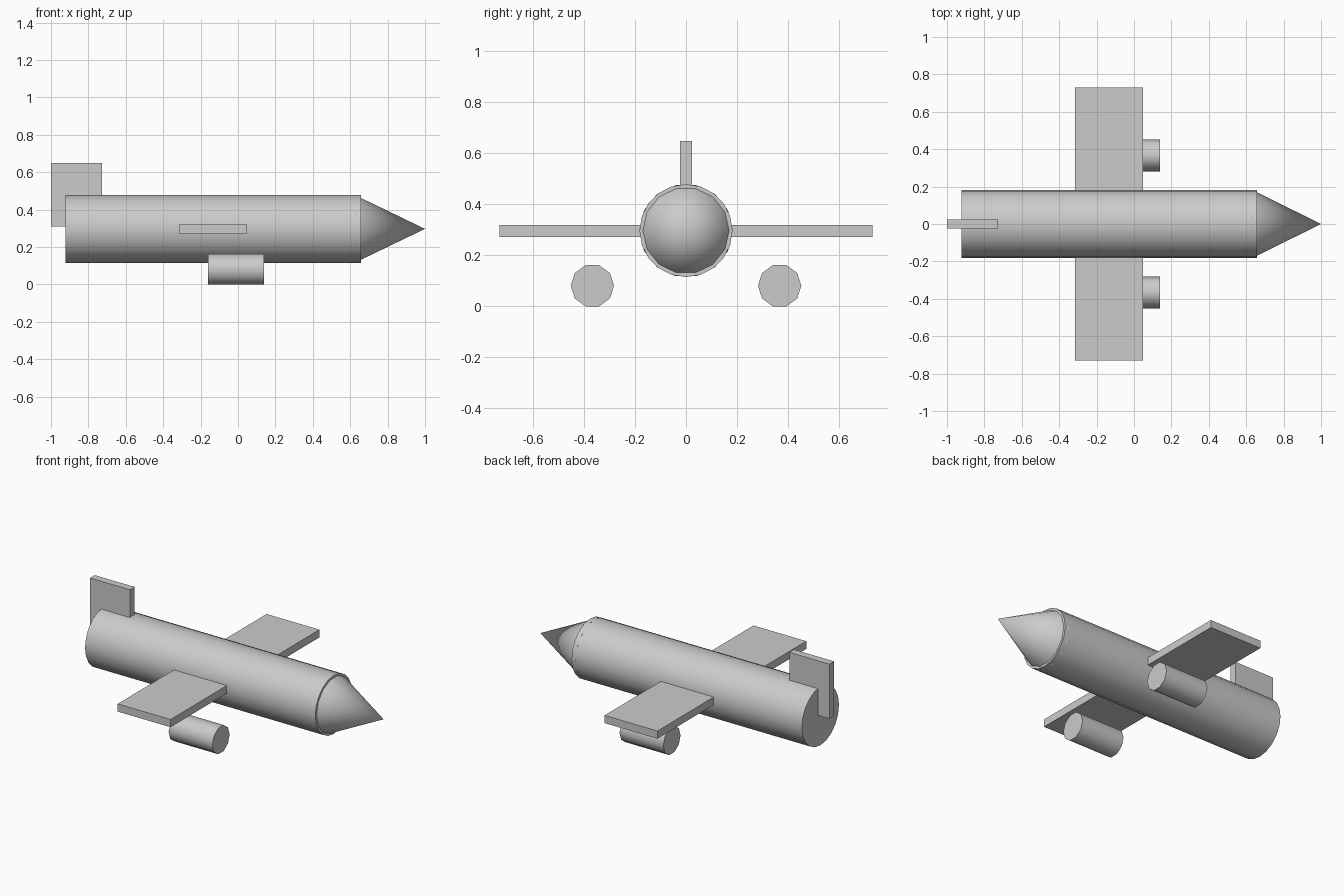
import bpy
from math import pi, radians

if "Cube" in bpy.data.objects:
    bpy.data.objects.remove(bpy.data.objects["Cube"])


def smooth(ob):
    bpy.ops.object.shade_smooth_by_angle(angle=radians(40))
    return ob


def tube(name, x0, x1, y, z, r0, r1, sides):
    # Round part lying along x, from radius r0 at x0 to r1 at x1
    bpy.ops.mesh.primitive_cone_add(vertices=sides, radius1=r0, radius2=r1, depth=x1 - x0,
                                    location=((x0 + x1) / 2, y, z), rotation=(0, pi / 2, 0))
    ob = bpy.context.object
    ob.name = name
    bpy.ops.object.transform_apply(location=False, rotation=True, scale=True)
    return smooth(ob)


def box(name, lo, hi):
    bpy.ops.mesh.primitive_cube_add(size=1, location=[(a + b) / 2 for a, b in zip(lo, hi)])
    ob = bpy.context.object
    ob.name = name
    ob.scale = [b - a for a, b in zip(lo, hi)]
    bpy.ops.object.transform_apply(location=False, rotation=False, scale=True)
    return ob


# Body and nose
tube("fuselage", -0.923, 0.658, 0, 0.297, 0.182, 0.182, 20)
tube("nose_cone", 0.63, 1.0, 0, 0.297, 0.183, 0, 14)

# Wing slab through the body, and tail fin
box("wing", (-0.315, -0.73, 0.272), (0.048, 0.73, 0.32))
box("tail_fin", (-1.0, -0.023, 0.31), (-0.726, 0.023, 0.648))

# Engines hanging below the wings
for side, y in (("left", 0.367), ("right", -0.367)):
    tube(side + "_engine", -0.16, 0.14, y, 0.081, 0.085, 0.085, 10)
